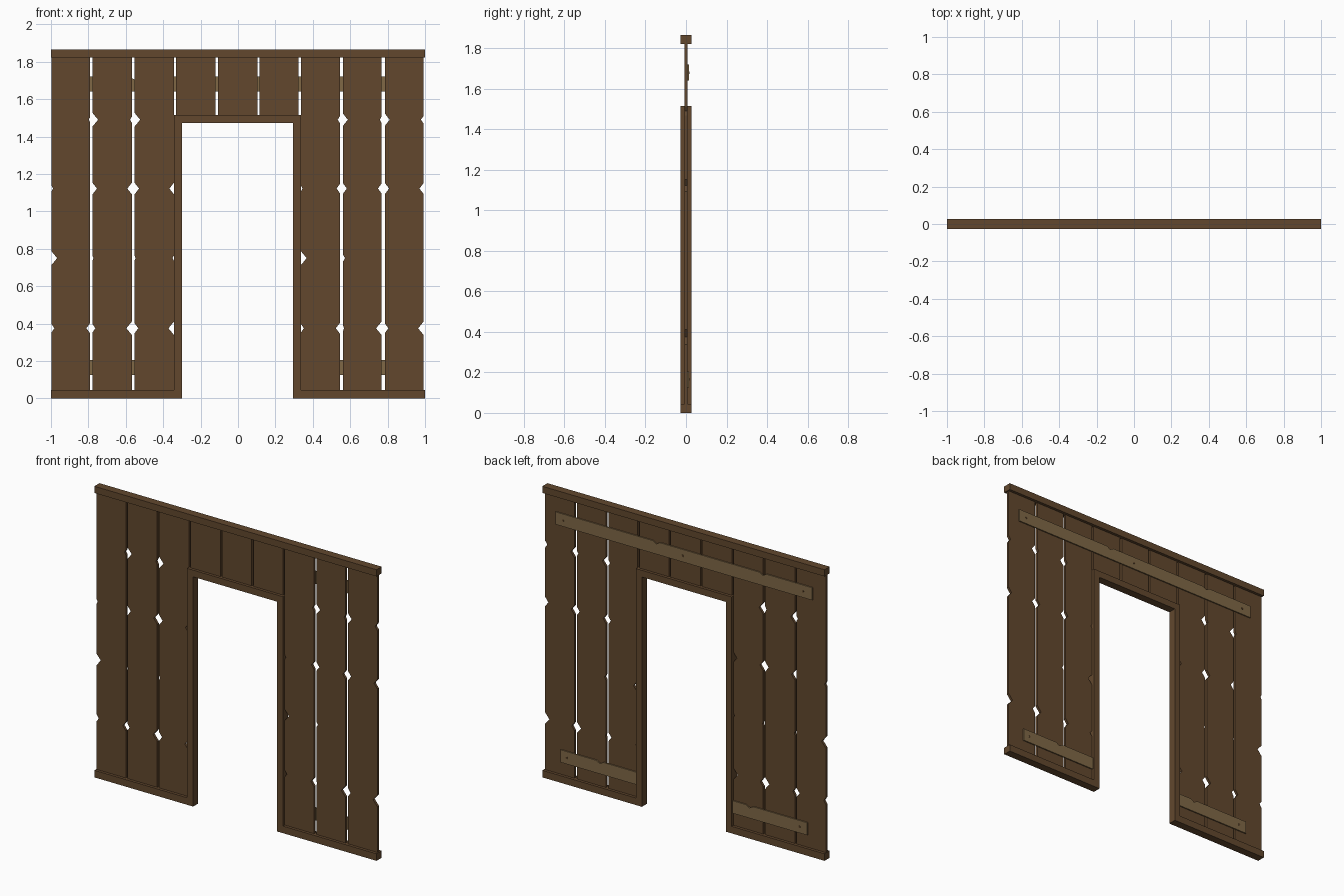
import bpy, bmesh, math

if "Cube" in bpy.data.objects:
    bpy.data.objects.remove(bpy.data.objects["Cube"])

def material(name, rgb):
    m = bpy.data.materials.new(name)
    m.diffuse_color = (*rgb, 1)
    m.use_nodes = True
    m.node_tree.nodes["Principled BSDF"].inputs["Base Color"].default_value = m.diffuse_color
    return m

BROWN = material("dark brown wood", (0.122, 0.064, 0.027))
TAN = material("weathered tan wood", (0.216, 0.140, 0.062))

def panel(name, outline, y0, y1, mat):
    """Extrude an x/z outline from y0 to y1."""
    bm = bmesh.new()
    face = bm.faces.new([bm.verts.new((x, y0, z)) for x, z in outline])
    ext = bmesh.ops.extrude_face_region(bm, geom=[face])
    bmesh.ops.translate(bm, vec=(0, y1 - y0, 0),
                        verts=[v for v in ext["geom"] if isinstance(v, bmesh.types.BMVert)])
    bmesh.ops.recalc_face_normals(bm, faces=bm.faces)
    me = bpy.data.meshes.new(name)
    bm.to_mesh(me)
    bm.free()
    me.materials.append(mat)
    ob = bpy.data.objects.new(name, me)
    bpy.context.collection.objects.link(ob)
    return ob

def rect(x0, x1, z0, z1):
    return [(x0, z0), (x1, z0), (x1, z1), (x0, z1)]

# Frame: rails, door posts and lintel
F = 0.026
TOP = 1.865
L0, L1, R0, R1 = -0.342, -0.300, 0.294, 0.337
panel("top_rail", rect(-1, 1, 1.822, TOP), -F, F, BROWN)
panel("bottom_rail_left", rect(-1, L0, 0, 0.045), -F, F, BROWN)
panel("bottom_rail_right", rect(R1, 1, 0, 0.045), -F, F, BROWN)
# posts and lintel form one door frame
panel("door_frame", [(L0, 0), (L1, 0), (L1, 1.472), (R0, 1.472), (R0, 0),
                     (R1, 0), (R1, 1.515), (L0, 1.515)], -F, F, BROWN)

# Tall planks with V-shaped chips at four heights on each edge
LEVELS = (0.375, 0.75, 1.122, 1.49)

def chipped_edge(x, inward, depths):
    pts = [(x, 0.02)]
    for z, d in zip(LEVELS, depths):
        if d:
            h = 0.008 + d * 0.95
            pts += [(x, z - h), (x + inward * d, z), (x, z + h)]
    return pts + [(x, 1.84)]

TALL = [  # x start, x end, left chip depths, right chip depths
    (-0.997, -0.790, (.015, .03, .008, 0), (.021, 0, 0, .008)),
    (-0.778, -0.567, (.015, .005, .024, .03), (.03, 0, .025, .01)),
    (-0.553, -0.342, (.02, .005, .024, .03), (.03, .008, .025, 0)),
    (0.337, 0.545, (.015, .03, .008, 0), (.022, 0, .018, .012)),
    (0.562, 0.768, (.005, .01, .02, .025), (.03, 0, .02, .01)),
    (0.786, 0.993, (.018, 0, .022, .025), (.03, 0, .023, .015)),
]
P = 0.008
for i, (x0, x1, left, right) in enumerate(TALL):
    outline = chipped_edge(x1, -1, right) + chipped_edge(x0, 1, left)[::-1]
    panel(f"tall_plank_{i + 1}", outline, -P, P, BROWN)

# Short planks over the doorway
for i, (x0, x1) in enumerate([(-0.331, -0.120), (-0.108, 0.103), (0.115, 0.324)]):
    panel(f"short_plank_{i + 1}", rect(x0, x1, 1.50, 1.84), -P, P, BROWN)

# Back braces with small chips on the upper edge, and nail heads
def brace(name, x0, x1, z0, z1, chips, nails):
    top = []
    for c in chips:
        top += [(c + 0.025, z1), (c, z1 - 0.015), (c - 0.025, z1)]
    panel(name, [(x0, z0), (x1, z0), (x1, z1)] + top + [(x0, z1)], P, 0.0155, TAN)
    for j, x in enumerate(nails):
        zc = (z0 + z1) / 2
        ring = [(x + 0.007 * math.cos(a * math.pi / 3),
                 zc + 0.007 * math.sin(a * math.pi / 3)) for a in range(6)]
        panel(f"{name}_nail_{j + 1}", ring, 0.015, 0.018, BROWN)

brace("top_brace", -0.905, 0.915, 1.64, 1.72, (0.2, -0.555), (0.86, 0.012, -0.84))
brace("lower_brace_left", -0.87, L0, 0.125, 0.205, (-0.46,), (-0.815,))
brace("lower_brace_right", R1, 0.88, 0.125, 0.205, (0.60,), (0.835,))
